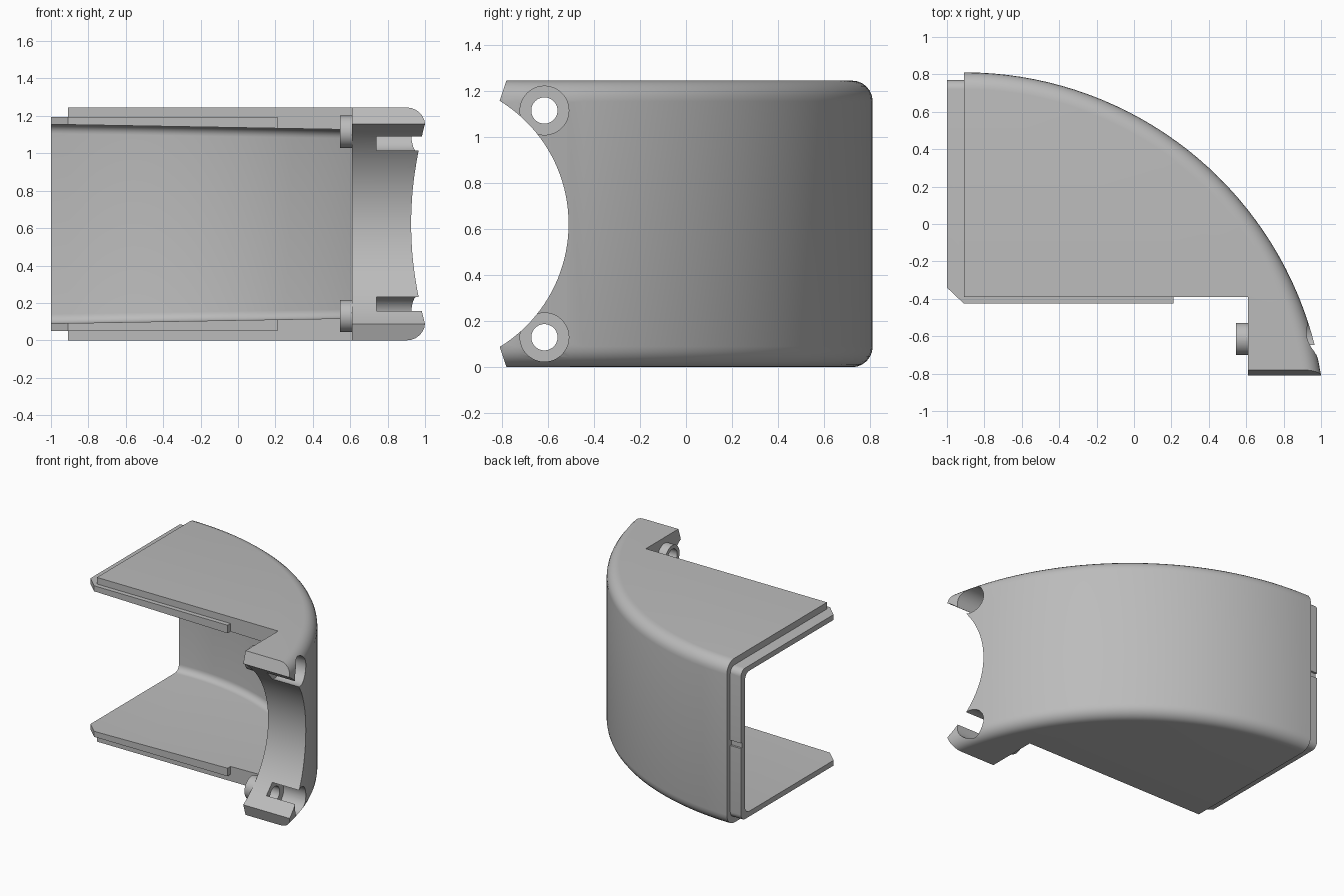
import bpy, bmesh, math
from mathutils import Matrix

if "Cube" in bpy.data.objects:
    bpy.data.objects.remove(bpy.data.objects["Cube"], do_unlink=True)

H = 1.245                  # total height
MID = H / 2
CX, CY, R = -0.91, -1.125, 1.936   # centre and radius of the curved wall
LEFT, FRONT, POST = -0.91, -0.39, 0.61
SCREW_Y, SCREW_Z = -0.615, 0.13

grey = bpy.data.materials.new("light_grey")
grey.use_nodes = True
grey.diffuse_color = (0.5, 0.5, 0.5, 1)
grey.node_tree.nodes["Principled BSDF"].inputs["Base Color"].default_value = (0.5, 0.5, 0.5, 1)


def finish(bm, name):
    bmesh.ops.recalc_face_normals(bm, faces=bm.faces)
    mesh = bpy.data.meshes.new(name)
    bm.to_mesh(mesh)
    bm.free()
    obj = bpy.data.objects.new(name, mesh)
    bpy.context.collection.objects.link(obj)
    mesh.materials.append(grey)
    return obj


def stack(name, ring, low, high, radius, taper=0.0, steps=6):
    """Slab from plan outlines, with rounded top and bottom edges."""
    half = []
    for i in range(steps + 1):
        a = math.pi / 2 * i / steps
        half.append((low + radius * (1 - math.cos(a)), radius * (1 - math.sin(a))))
    layers = half + [(low + high - z, d) for z, d in reversed(half)]
    bm = bmesh.new()
    rings = []
    for z, inset in layers:
        rings.append([bm.verts.new((x, y, MID + (z - MID) * (1 - taper * (x + 1))))
                      for x, y in ring(inset, z)])
    for a, b in zip(rings, rings[1:]):
        for i in range(len(a)):
            j = (i + 1) % len(a)
            bm.faces.new((a[i], a[j], b[j], b[i]))
    bm.faces.new(rings[0])
    bm.faces.new(rings[-1])
    return finish(bm, name)


def arc(r, end, steps=36):
    return [(CX + r * math.cos(a), CY + r * math.sin(a))
            for a in (math.pi / 2 + (end - math.pi / 2) * i / steps for i in range(steps + 1))]


def rod(name, x0, x1, y, z, r, sides=48):
    bm = bmesh.new()
    place = Matrix.Translation(((x0 + x1) / 2, y, z)) @ Matrix.Rotation(math.pi / 2, 4, 'Y')
    bmesh.ops.create_cone(bm, cap_ends=True, segments=sides, radius1=r, radius2=r,
                          depth=x1 - x0, matrix=place)
    return finish(bm, name)


def combine(target, tool, mode):
    mod = target.modifiers.new(tool.name, 'BOOLEAN')
    mod.operation, mod.object, mod.solver = mode, tool, 'EXACT'
    bpy.context.view_layer.objects.active = target
    bpy.ops.object.modifier_apply(modifier=mod.name)
    bpy.data.objects.remove(tool, do_unlink=True)


# Outer body with the curved wall and the forward post
def body_ring(inset, z):
    end_y = -0.78 - 0.03 * min(1, min(z, H - z) / 0.09)
    r = R - inset
    return arc(r, math.asin((end_y - CY) / r)) + [(POST, end_y), (POST, FRONT), (LEFT, FRONT)]


# Joining lip along the left and front edges
def lip_ring(inset, z):
    back = 0.77 - inset
    return [(-1, back), (-0.85, back), (-0.85, -0.2), (0.21, -0.2),
            (0.21, -0.425), (LEFT, -0.425), (-1, -0.34)]


# Hollow inside, with slightly drafted floor and ceiling
def cavity_ring(inset, z):
    r = R - 0.09 - inset
    return ([(-1.2, CY + r)] + arc(r, math.acos((POST - CX) / r))
            + [(POST, -0.5), (-1.2, -0.5)])


shell = stack("curved_corner_shell", body_ring, 0, H, 0.09)
combine(shell, stack("lip", lip_ring, 0.05, H - 0.05, 0.05), 'UNION')
combine(shell, stack("cavity", cavity_ring, 0.09, H - 0.09, 0.05, taper=0.033), 'DIFFERENCE')

# Round opening through the post
combine(shell, rod("opening", 0.5, 1.3, -1.137, MID, 0.627, 128), 'DIFFERENCE')

# Small notch in the lip
bm = bmesh.new()
bmesh.ops.create_cube(bm, size=1, matrix=Matrix.Translation((-0.97, 0.8, MID))
                      @ Matrix.Diagonal((0.12, 0.09, 0.04, 1)))
combine(shell, finish(bm, "notch"), 'DIFFERENCE')

# Screw bosses, through holes and counterbores
for z in (SCREW_Z, H - SCREW_Z):
    combine(shell, rod("boss", 0.545, 0.615, SCREW_Y, z, 0.086), 'UNION')
    combine(shell, rod("hole", 0.4, 1.3, SCREW_Y, z, 0.057), 'DIFFERENCE')
    combine(shell, rod("counterbore", 0.74, 1.3, SCREW_Y, z, 0.106), 'DIFFERENCE')

bpy.ops.object.select_all(action='DESELECT')
shell.select_set(True)
bpy.context.view_layer.objects.active = shell
bpy.ops.object.shade_smooth_by_angle(angle=math.radians(30))
